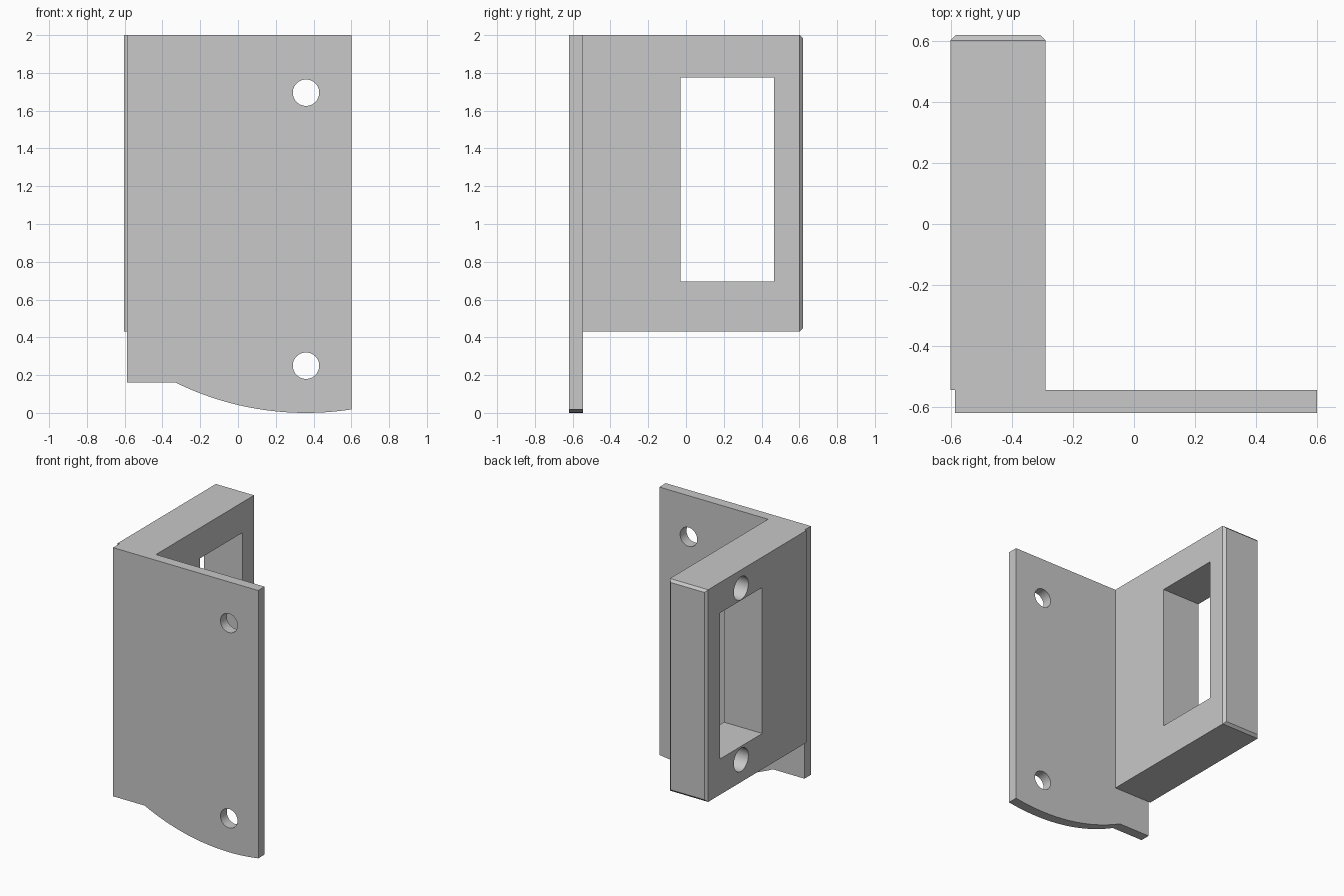
import bpy, bmesh, math
from mathutils import Matrix, Vector

if "Cube" in bpy.data.objects:
    bpy.data.objects.remove(bpy.data.objects["Cube"], do_unlink=True)

grey = bpy.data.materials.new("plain grey")
grey.use_nodes = True
GREY = (0.58, 0.58, 0.58, 1)
grey.diffuse_color = GREY
grey.node_tree.nodes["Principled BSDF"].inputs["Base Color"].default_value = GREY


def finish(bm, name):
    bmesh.ops.recalc_face_normals(bm, faces=bm.faces)
    mesh = bpy.data.meshes.new(name)
    bm.to_mesh(mesh)
    bm.free()
    mesh.materials.append(grey)
    obj = bpy.data.objects.new(name, mesh)
    bpy.context.collection.objects.link(obj)
    return obj


def box_bm(lo, hi):
    lo, hi = Vector(lo), Vector(hi)
    bm = bmesh.new()
    bmesh.ops.create_cube(bm, size=1, matrix=Matrix.Translation((lo + hi) / 2)
                          @ Matrix.Diagonal((*(hi - lo), 1)))
    return bm


def drill(name, centre, radius, depth, axis):
    turn = Matrix.Rotation(math.pi / 2, 4, axis)
    bm = bmesh.new()
    bmesh.ops.create_cone(bm, cap_ends=True, segments=48, radius1=radius, radius2=radius,
                          depth=depth, matrix=Matrix.Translation(centre) @ turn)
    return finish(bm, name)


def cut(target, cutters):
    bpy.ops.object.select_all(action='DESELECT')
    target.select_set(True)
    bpy.context.view_layer.objects.active = target
    for c in cutters:
        c.hide_render = True
        mod = target.modifiers.new("cut", 'BOOLEAN')
        mod.operation, mod.solver, mod.object = 'DIFFERENCE', 'EXACT', c
        bpy.ops.object.modifier_apply(modifier=mod.name)
        bpy.data.objects.remove(c, do_unlink=True)
    bpy.ops.object.shade_smooth_by_angle(angle=math.radians(25))


# Mounting plate: flat profile with a curved lower edge, extruded in y
FRONT, BACK = -0.62, -0.545
ARC_X, ARC_R = 0.36, 1.567
profile = [(0.6, 2), (-0.588, 2), (-0.588, 0.16)]
for i in range(33):
    x = -0.33 + 0.93 * i / 32
    profile.append((x, ARC_R - math.sqrt(ARC_R ** 2 - (x - ARC_X) ** 2)))
bm = bmesh.new()
face = bm.faces.new([bm.verts.new((x, FRONT, z)) for x, z in profile])
ext = bmesh.ops.extrude_face_region(bm, geom=[face])
bmesh.ops.translate(bm, vec=(0, BACK - FRONT, 0),
                    verts=[g for g in ext["geom"] if isinstance(g, bmesh.types.BMVert)])
plate = finish(bm, "mounting_plate")
cut(plate, [drill("plate_hole", (ARC_X, -0.58, z), 0.07, 0.4, 'X') for z in (0.25, 1.695)])

# Housing block with a chamfered rear face
bm = box_bm((-0.603, BACK, 0.43), (-0.29, 0.62, 2))
rear = [e for e in bm.edges if all(v.co.y > 0.6 for v in e.verts)]
bmesh.ops.bevel(bm, geom=rear, offset=0.018, segments=1, affect='EDGES')
block = finish(bm, "housing_block")

# Through window and two blind screw holes on the outer side
window = finish(box_bm((-1, -0.03, 0.695), (0, 0.465, 1.775)), "window_cutter")
cut(block, [window] + [drill("screw_hole", (-0.603, 0.217, z), 0.085, 0.44, 'Y')
                       for z in (0.595, 1.865)])
